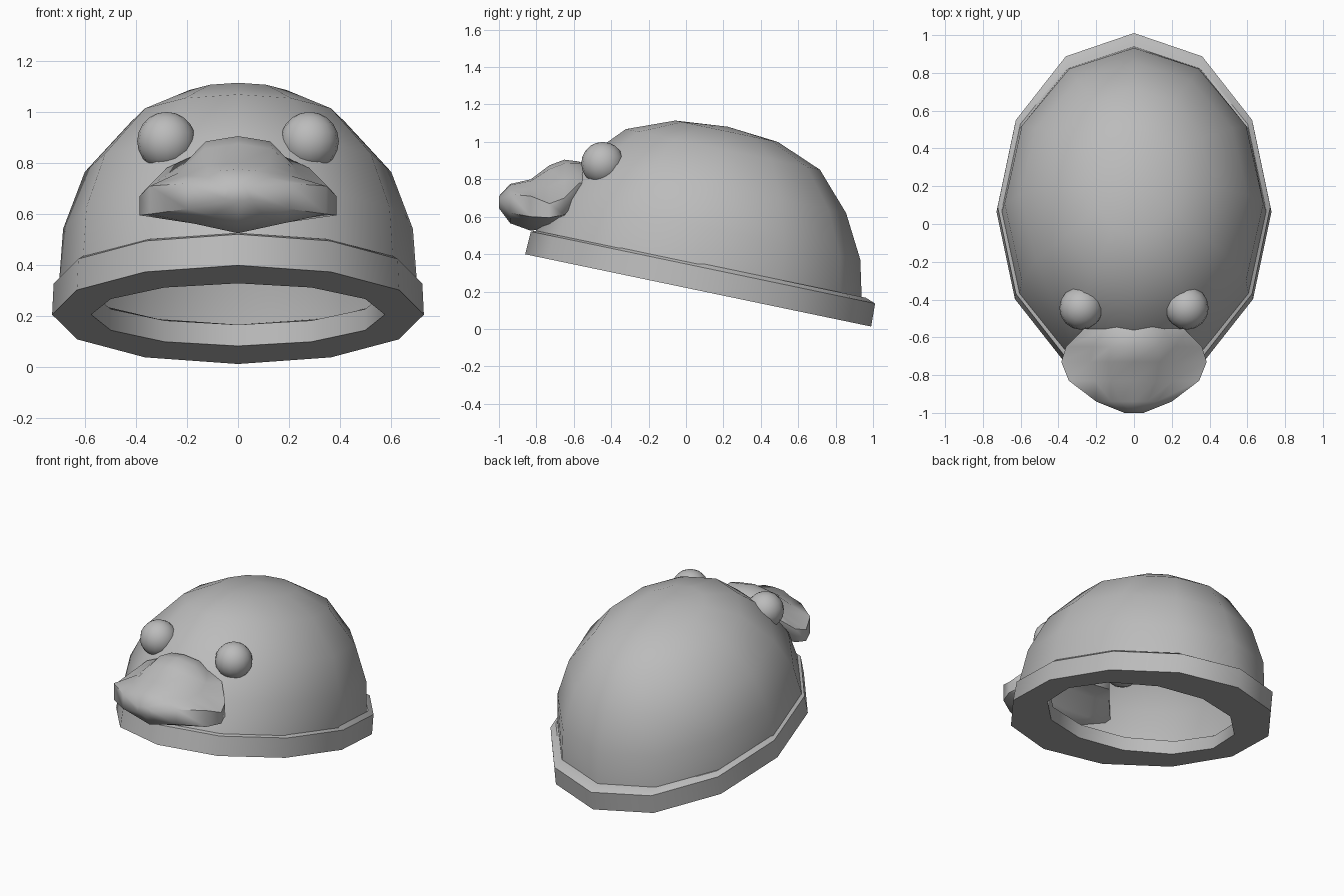
import bpy, bmesh, math
from mathutils import Matrix, Vector

if "Cube" in bpy.data.objects:
    bpy.data.objects.remove(bpy.data.objects["Cube"])

grey = bpy.data.materials.new("soft grey")
grey.diffuse_color = (0.5, 0.5, 0.5, 1)
grey.use_nodes = True
grey.node_tree.nodes["Principled BSDF"].inputs["Base Color"].default_value = grey.diffuse_color

# the whole hat leans back on its rim
TILT = Matrix.Translation((0, 0.07, 0.205)) @ Matrix.Rotation(math.radians(-11.8), 4, 'X')
N = 12


def finish(name, bm, angle):
    bmesh.ops.recalc_face_normals(bm, faces=bm.faces)
    me = bpy.data.meshes.new(name)
    bm.to_mesh(me)
    bm.free()
    me.materials.append(grey)
    ob = bpy.data.objects.new(name, me)
    bpy.context.collection.objects.link(ob)
    bpy.ops.object.select_all(action='DESELECT')
    ob.select_set(True)
    bpy.context.view_layer.objects.active = ob
    bpy.ops.object.shade_smooth_by_angle(angle=math.radians(angle))
    return ob


def oval(bm, rx, ry, z, cy):
    """Twelve-sided oval ring in the tilted frame."""
    return [bm.verts.new(TILT @ Vector((rx * math.sin(math.tau * i / N),
                                        cy + ry * math.cos(math.tau * i / N), z)))
            for i in range(N)]


def bridge(bm, a, b):
    n = len(a)
    for i in range(n):
        bm.faces.new((a[i], a[(i + 1) % n], b[(i + 1) % n], b[i]))


# dome shell: open underneath
bm = bmesh.new()
rings = [oval(bm, rx, ry, z, -0.03) for rx, ry, z in (
    (0.70, 0.89, 0.135), (0.685, 0.84, 0.338), (0.60, 0.715, 0.566),
    (0.42, 0.53, 0.765), (0.22, 0.28, 0.864))]
for a, b in zip(rings, rings[1:]):
    bridge(bm, a, b)
top = bm.verts.new(TILT @ Vector((0, -0.03, 0.889)))
for i in range(N):
    bm.faces.new((rings[-1][i], rings[-1][(i + 1) % N], top))
finish("dome", bm, 40)

# rim band with a smaller opening
bm = bmesh.new()
rings = [oval(bm, rx, ry, z, -0.005) for rx, ry, z in (
    (0.728, 0.945, 0.0), (0.722, 0.94, 0.125), (0.695, 0.885, 0.145),
    (0.575, 0.60, 0.085), (0.575, 0.60, 0.0))]
for a, b in zip(rings, rings[1:] + rings[:1]):
    bridge(bm, a, b)
finish("rim", bm, 40)

# bill lofted front to back: y, half width, top, edge top, edge bottom, bottom
bm = bmesh.new()
rings = []
for y, w, zt, e1, e0, zb in (
        (-1.0, 0.05, 0.71, 0.695, 0.66, 0.645),
        (-0.94, 0.20, 0.775, 0.72, 0.62, 0.565),
        (-0.83, 0.345, 0.80, 0.71, 0.60, 0.525),
        (-0.73, 0.385, 0.875, 0.67, 0.595, 0.54),
        (-0.65, 0.36, 0.905, 0.70, 0.61, 0.585),
        (-0.57, 0.28, 0.895, 0.78, 0.70, 0.68),
        (-0.47, 0.20, 0.83, 0.78, 0.72, 0.70)):
    half = [(0, zt), (0.35 * w, zt - 0.1 * (zt - e1)), (0.6 * w, e1 + 0.45 * (zt - e1)),
            (w, e1), (w, e0), (0.5 * w, (e0 + zb) / 2), (0, zb)]
    loop = half + [(-x, z) for x, z in half[-2:0:-1]]
    rings.append([bm.verts.new((x, y, z)) for x, z in loop])
for a, b in zip(rings, rings[1:]):
    bridge(bm, a, b)
bm.faces.new(rings[0])
bm.faces.new(rings[-1])
finish("bill", bm, 60)

# eyes sunk into the dome
for side, name in ((-1, "left_eye"), (1, "right_eye")):
    bm = bmesh.new()
    bmesh.ops.create_uvsphere(bm, u_segments=16, v_segments=10, radius=0.115,
                              matrix=Matrix.Translation((side * 0.28, -0.445, 0.885)))
    finish(name, bm, 60)
